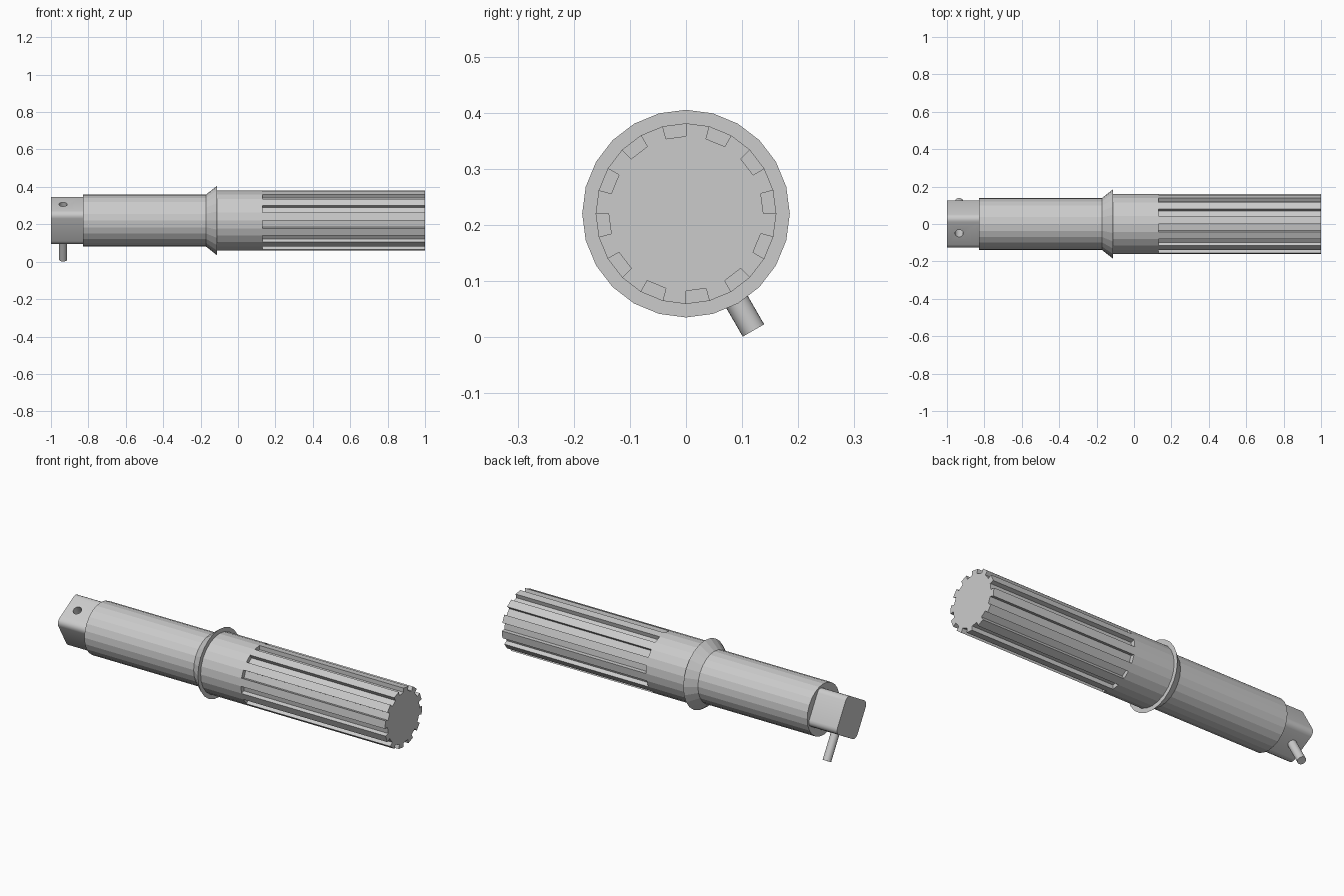
import bpy, bmesh
from math import sin, cos, pi, radians
from mathutils import Vector

if "Cube" in bpy.data.objects:
    bpy.data.objects.remove(bpy.data.objects["Cube"])

CZ = 0.22                                   # height of the tool axis
PIN_DIR = Vector((0, 0.5, -0.866))          # pin points down and back
CROSS_X = -0.935                            # pin / hole station


def finish(name, bm):
    bmesh.ops.recalc_face_normals(bm, faces=bm.faces[:])
    me = bpy.data.meshes.new(name)
    bm.to_mesh(me)
    bm.free()
    ob = bpy.data.objects.new(name, me)
    bpy.context.collection.objects.link(ob)
    return ob


def loft(name, sections, ends=(True, True)):
    """Join (x, outline) sections along the axis; outlines are (y, z) lists."""
    bm = bmesh.new()
    rings = [[bm.verts.new((x, y, CZ + z)) for y, z in outline] for x, outline in sections]
    n = len(rings[0])
    for a, b in zip(rings, rings[1:]):
        for i in range(n):
            j = (i + 1) % n
            bm.faces.new((a[i], a[j], b[j], b[i]))
    for ring, cap in zip((rings[0], rings[-1]), ends):
        if cap:
            bm.faces.new(ring)
    return finish(name, bm)


def polar(r, a):
    return (r * cos(a), r * sin(a))


def circle(r, n=24):
    return [polar(r, pi / 2 + 2 * pi * i / n) for i in range(n)]


def rod(name, r, d0, d1, direction, sides=24):
    """Cylinder running outward from the axis between distances d0 and d1."""
    bm = bmesh.new()
    bmesh.ops.create_cone(bm, cap_ends=True, segments=sides, radius1=r, radius2=r, depth=d1 - d0)
    rot = direction.to_track_quat('Z', 'Y').to_matrix()
    bmesh.ops.rotate(bm, verts=bm.verts, matrix=rot)
    bmesh.ops.translate(bm, verts=bm.verts,
                        vec=Vector((CROSS_X, 0, CZ)) + direction * (d0 + d1) / 2)
    return finish(name, bm)


def smooth(ob):
    bpy.ops.object.select_all(action='DESELECT')
    ob.select_set(True)
    bpy.context.view_layer.objects.active = ob
    bpy.ops.object.shade_smooth_by_angle(angle=radians(30))


# Round body with conical collar
R, R_IN = 0.161, 0.138
loft("body", [(-0.83, circle(0.14)), (-0.17, circle(0.14)), (-0.113, circle(0.185)),
              (-0.113, circle(R)), (0.13, circle(R))])

# Splined section: every second facet is sunk to form a groove
outline = []
for k in range(12):
    a0 = pi / 2 + k * pi / 6
    a1 = a0 + pi / 12
    outline += [polar(R, a0), polar(R_IN, a0), polar(R_IN, a1), polar(R, a1)]
loft("splines", [(0.13, outline), (1.0, outline)], ends=(False, True))

# Square drive shank with rounded corners, turned 30 degrees
HALF, FIL = 0.1, 0.03
square = []
for k in range(4):
    base = radians(30) + k * pi / 2
    cy, cz = polar((HALF - FIL) * 2 ** 0.5, base + pi / 4)
    for s in range(5):
        dy, dz = polar(FIL, base + s * pi / 8)
        square.append((cy + dy, cz + dz))
shank = loft("square_shank", [(-1.0, square), (-0.83, square)])

# Cross hole in the shank
cutter = rod("hole_cutter", 0.022, 0.0, 0.15, -PIN_DIR)
cutter.hide_render = True
cutter.hide_viewport = True
cut = shank.modifiers.new("cross_hole", 'BOOLEAN')
cut.operation = 'DIFFERENCE'
cut.solver = 'EXACT'
cut.object = cutter
smooth(shank)

# Retaining pin
smooth(rod("retaining_pin", 0.022, 0.08, 0.2405, PIN_DIR))
